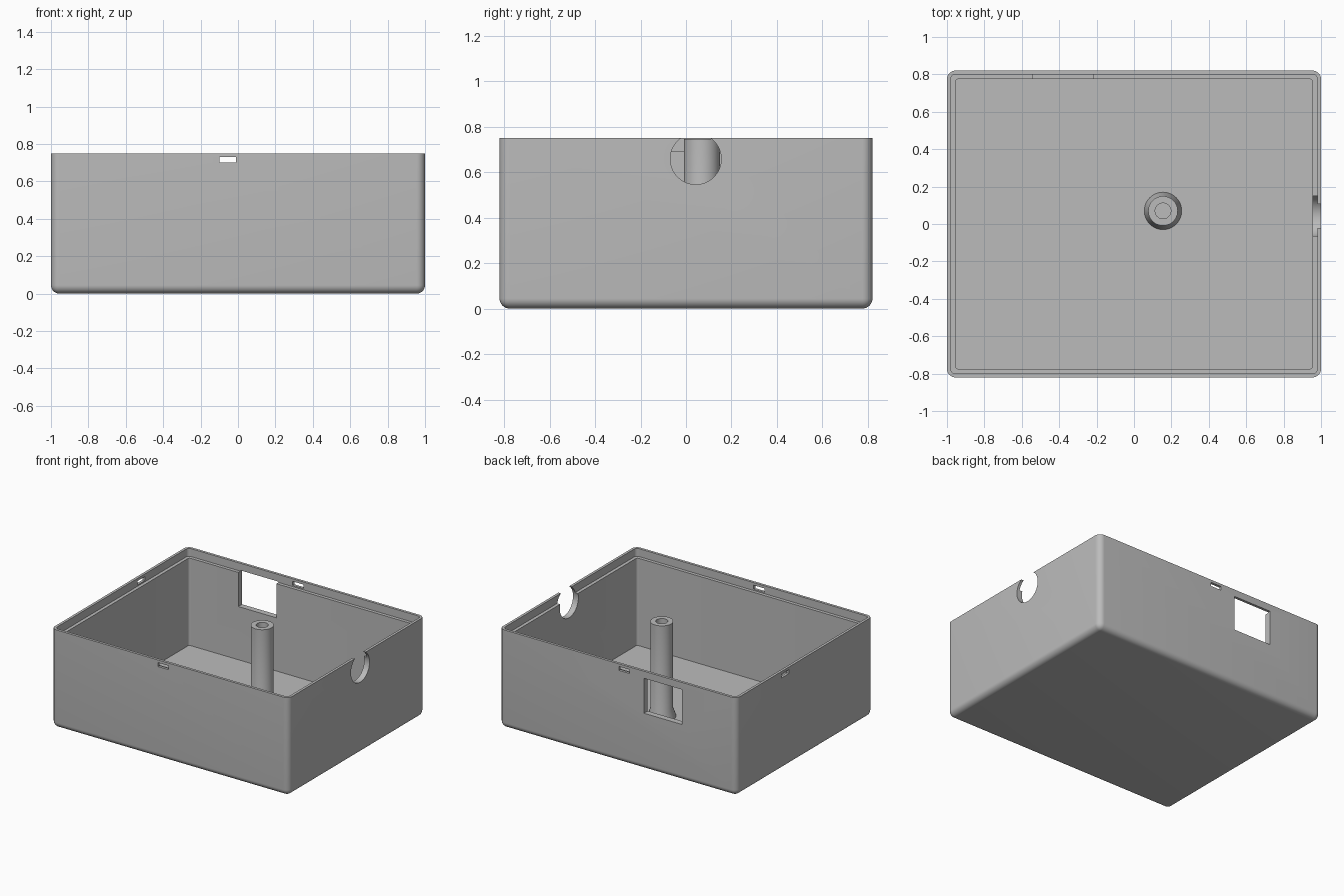
import bpy, bmesh, math
from mathutils import Matrix

if "Cube" in bpy.data.objects:
    bpy.data.objects.remove(bpy.data.objects["Cube"])

COLOUR = (0.5, 0.5, 0.5, 1)
grey = bpy.data.materials.new("plain grey")
grey.use_nodes = True
grey.diffuse_color = COLOUR
grey.node_tree.nodes["Principled BSDF"].inputs["Base Color"].default_value = COLOUR


def finish(bm, name):
    bmesh.ops.recalc_face_normals(bm, faces=bm.faces)
    mesh = bpy.data.meshes.new(name)
    bm.to_mesh(mesh)
    bm.free()
    mesh.materials.append(grey)
    obj = bpy.data.objects.new(name, mesh)
    bpy.context.collection.objects.link(obj)
    return obj


def box(name, x, y, z, radius=0, round_floor=False):
    """Box between (min, max) ranges, with rounded uprights and optionally a rounded floor edge."""
    bm = bmesh.new()
    bmesh.ops.create_cube(bm, size=1)
    for v in bm.verts:
        v.co = [r[0] if c < 0 else r[1] for c, r in zip(v.co, (x, y, z))]
    if radius:
        def chosen(e):
            a, b = (v.co.z for v in e.verts)
            return a != b or (round_floor and a == z[0])
        bmesh.ops.bevel(bm, geom=[e for e in bm.edges if chosen(e)], offset=radius,
                        segments=8, profile=0.5, affect='EDGES')
    return finish(bm, name)


def smooth(obj):
    bpy.ops.object.select_all(action='DESELECT')
    obj.select_set(True)
    bpy.context.view_layer.objects.active = obj
    bpy.ops.object.shade_smooth_by_angle(angle=math.radians(30))


# Outer shell
W, D, H = 1.0, 0.82, 0.75
LEDGE = 0.69
case = box("case", (-W, W), (-D, D), (0, H), 0.045, True)

# Inner cavity, and the wider recess that leaves a thin lip above the ledge
cutters = [
    box("cavity_cutter", (-W + 0.045, W - 0.045), (-D + 0.045, D - 0.045), (0.025, 1), 0.016, True),
    box("lip_cutter", (-W + 0.02, W - 0.02), (-D + 0.02, D - 0.02), (LEDGE, 1), 0.025),
    box("window_cutter", (-0.54, -0.22), (0.7, 0.9), (0.43, 0.696)),
]

# Latch slots through the lip: front, back and one side
for side in (-1, 1):
    cutters.append(box("slot_cutter", (-0.10, -0.01), (side * D - 0.03, side * D + 0.03), (0.70, 0.73)))
cutters.append(box("side_slot_cutter", (-W - 0.03, -W + 0.03), (0.19, 0.28), (0.70, 0.73)))

# Round cable opening, broken through the rim
bm = bmesh.new()
bmesh.ops.create_cone(bm, cap_ends=True, segments=64, radius1=0.112, radius2=0.112, depth=0.2,
                      matrix=Matrix.Translation((W, 0.043, 0.658)) @ Matrix.Rotation(math.pi / 2, 4, 'Y'))
cutters.append(finish(bm, "cable_cutter"))

bpy.context.view_layer.objects.active = case
for cutter in cutters:
    cutter.hide_render = True
    cut = case.modifiers.new(cutter.name, 'BOOLEAN')
    cut.operation, cut.solver, cut.object = 'DIFFERENCE', 'EXACT', cutter
    bpy.ops.object.modifier_apply(modifier=cut.name)
    bpy.data.objects.remove(cutter)
smooth(case)

# Hollow screw post with a flared foot
profile = [(0, 0.3), (0.042, 0.3), (0.042, 0.745), (0.079, 0.745), (0.079, 0.085), (0.1, 0.025), (0.1, 0.015), (0, 0.015)]
bm = bmesh.new()
verts = [bm.verts.new((r, 0, z)) for r, z in profile]
edges = [bm.edges.new(pair) for pair in zip(verts, verts[1:])]
bmesh.ops.spin(bm, geom=verts + edges, axis=(0, 0, 1), cent=(0, 0, 0), angle=math.tau, steps=48)
bmesh.ops.remove_doubles(bm, verts=bm.verts, dist=0.0005)
post = finish(bm, "screw_post")
post.location = (0.155, 0.07, 0)
smooth(post)
